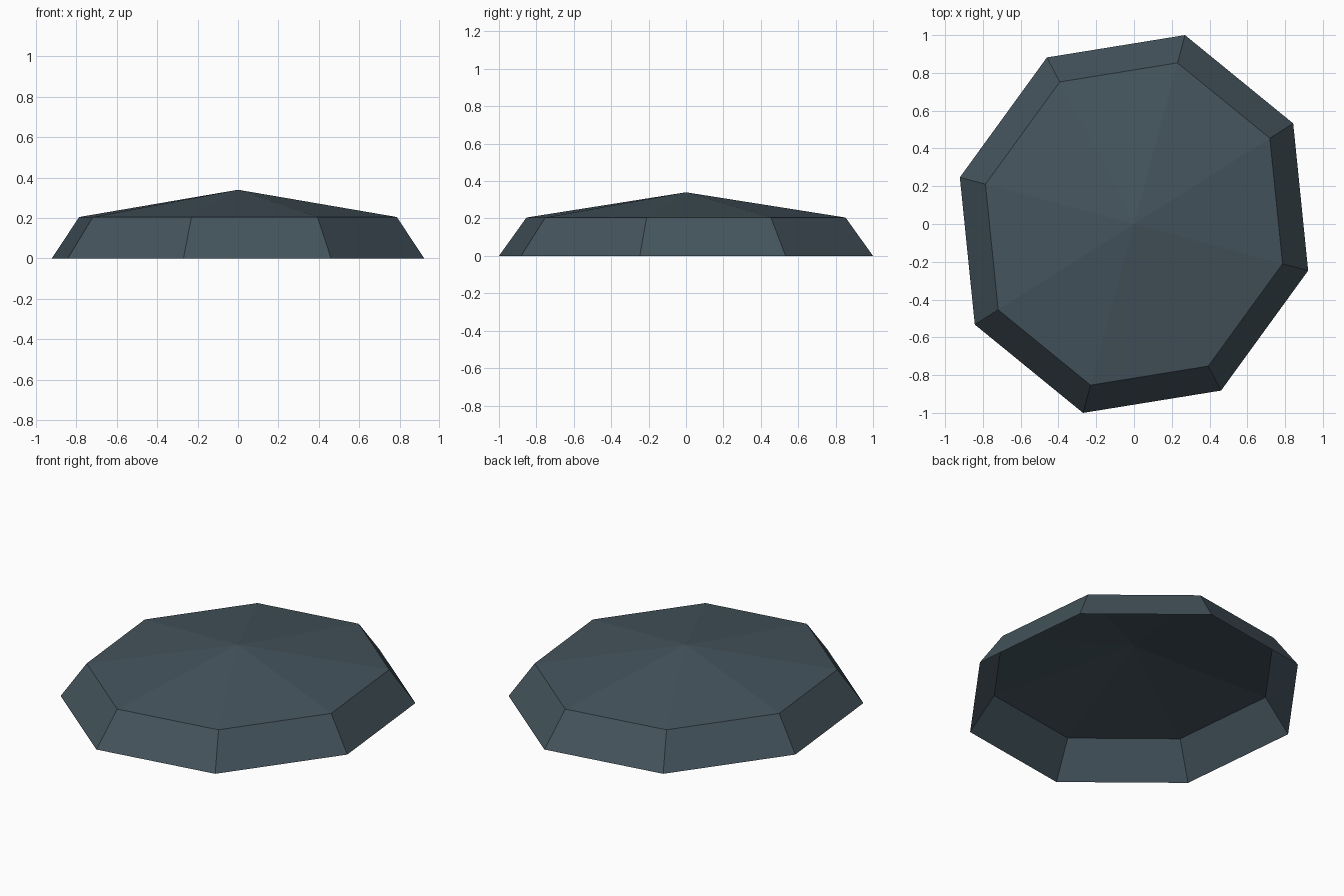
import bpy, bmesh, math
from mathutils import Vector

if "Cube" in bpy.data.objects:
    bpy.data.objects.remove(bpy.data.objects["Cube"])

slate = bpy.data.materials.new("dark slate")
slate.diffuse_color = (0.058, 0.088, 0.108, 1)
slate.use_nodes = True
slate.node_tree.nodes["Principled BSDF"].inputs["Base Color"].default_value = slate.diffuse_color

# Skewed octagon outline spanned by two of its corners
A = Vector((0.27, 1.0, 0))
B = Vector((0.922, -0.247, 0))


def ring(bm, scale, z):
    """Eight corners, counter-clockwise from above."""
    out = []
    for i in range(8):
        t = -i * math.pi / 4
        p = (A * math.cos(t) + B * math.sin(t)) * scale
        out.append(bm.verts.new((p.x, p.y, z)))
    return out


# Open-bottomed shell: sloping rim wall and shallow pyramid top
bm = bmesh.new()
low = ring(bm, 1.0, 0.0)
high = ring(bm, 0.853, 0.205)
apex = bm.verts.new((0, 0, 0.34))
for i in range(8):
    j = (i + 1) % 8
    bm.faces.new((low[i], low[j], high[j], high[i]))
    bm.faces.new((high[i], high[j], apex))

mesh = bpy.data.meshes.new("octagonal_lid")
bm.to_mesh(mesh)
bm.free()
mesh.materials.append(slate)
lid = bpy.data.objects.new("octagonal_lid", mesh)
bpy.context.collection.objects.link(lid)
